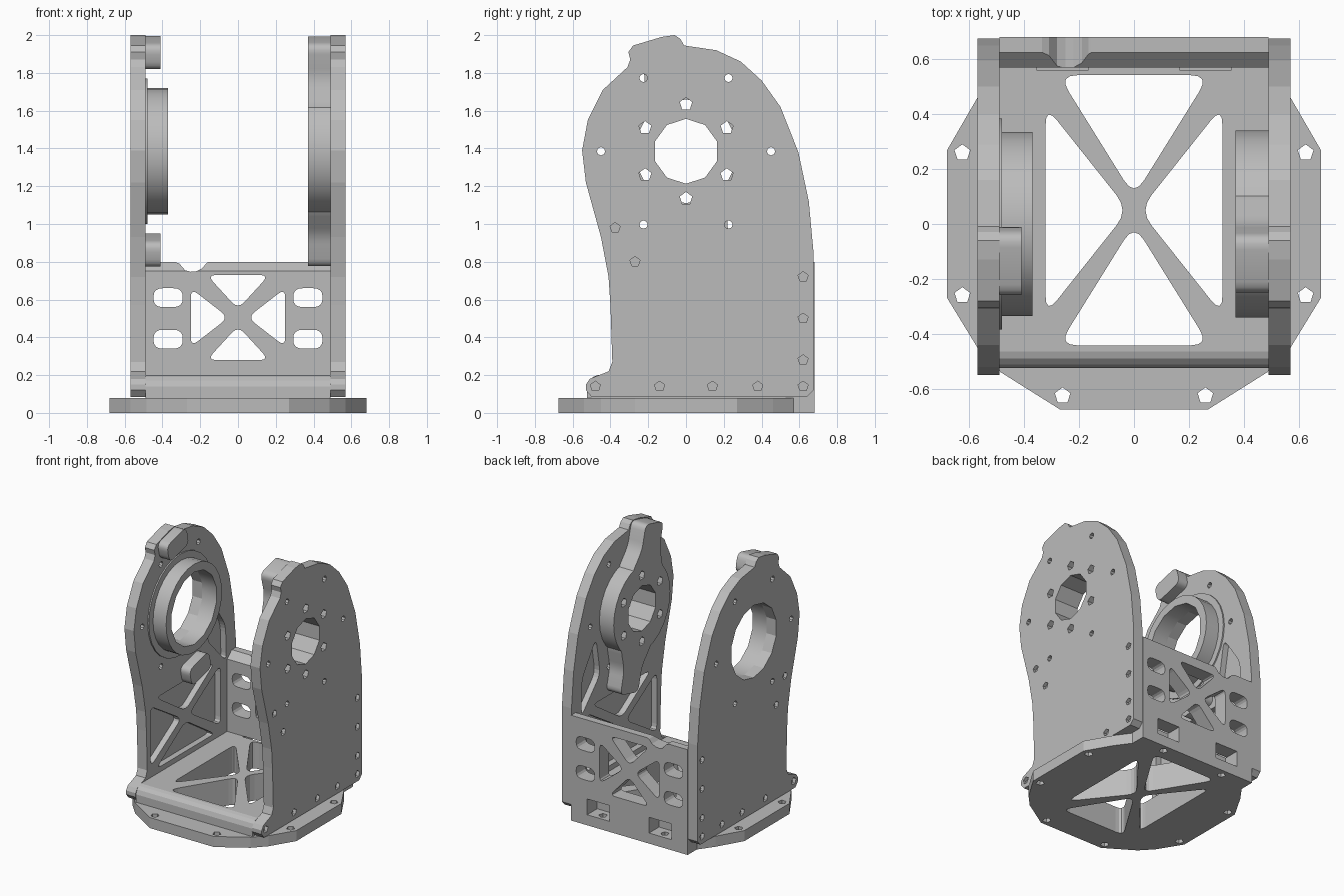
import bpy, bmesh, math
from mathutils import Vector

cube = bpy.data.objects.get("Cube")
if cube:
    bpy.data.objects.remove(cube, do_unlink=True)

# Single metal grey
grey = bpy.data.materials.new("metal_grey")
grey.use_nodes = True
grey.diffuse_color = (0.5, 0.5, 0.5, 1)
grey.node_tree.nodes["Principled BSDF"].inputs["Base Color"].default_value = (0.5, 0.5, 0.5, 1)

HUB = (0, 1.385)          # pivot axis in y, z
INNER, OUTER = 0.49, 0.57  # side plate faces in x


def prism(name, shapes, axis, lo, hi):
    """Extrude closed 2D outlines along an axis between lo and hi."""
    place = {"x": lambda u, v, w: (w, u, v),
             "y": lambda u, v, w: (u, w, v),
             "z": lambda u, v, w: (u, v, w)}[axis]
    bm = bmesh.new()
    for pts in shapes:
        a = [bm.verts.new(place(u, v, lo)) for u, v in pts]
        b = [bm.verts.new(place(u, v, hi)) for u, v in pts]
        bm.faces.new(a)
        bm.faces.new(b[::-1])
        for i in range(len(a)):
            j = (i + 1) % len(a)
            bm.faces.new((a[j], a[i], b[i], b[j]))
    bmesh.ops.recalc_face_normals(bm, faces=bm.faces)
    mesh = bpy.data.meshes.new(name)
    bm.to_mesh(mesh)
    bm.free()
    mesh.materials.append(grey)
    obj = bpy.data.objects.new(name, mesh)
    bpy.context.scene.collection.objects.link(obj)
    return obj


def boolean(obj, tool, op="DIFFERENCE"):
    mod = obj.modifiers.new("shape", "BOOLEAN")
    mod.operation, mod.solver, mod.object = op, "EXACT", tool
    bpy.context.view_layer.update()
    graph = bpy.context.evaluated_depsgraph_get()
    mesh = bpy.data.meshes.new_from_object(obj.evaluated_get(graph))
    obj.modifiers.clear()
    obj.data = mesh
    bpy.data.objects.remove(tool, do_unlink=True)


def cut(obj, shapes, axis, lo, hi):
    boolean(obj, prism("cutter", shapes, axis, lo, hi))


def circle(c, r, n, turn=math.pi / 2):
    return [(c[0] + r * math.cos(turn + math.tau * i / n),
             c[1] + r * math.sin(turn + math.tau * i / n)) for i in range(n)]


def rounded(pts, r, n=4):
    """Round every corner of an outline."""
    out = []
    pts = [Vector(p) for p in pts]
    for i, p in enumerate(pts):
        before, after = pts[i - 1] - p, pts[(i + 1) % len(pts)] - p
        a = p + before.normalized() * min(r, before.length * 0.45)
        b = p + after.normalized() * min(r, after.length * 0.45)
        for k in range(n + 1):
            t = k / n
            q = a * (1 - t) ** 2 + p * 2 * t * (1 - t) + b * t * t
            out.append((q.x, q.y))
    return out


def rect(c, w, h):
    return [(c[0] + sx * w / 2, c[1] + sy * h / 2)
            for sx, sy in ((-1, -1), (1, -1), (1, 1), (-1, 1))]


def truss(c, wide, tall, side, high, tips, r):
    """Four rounded triangles around a cross of struts."""
    shapes = []
    for s in (-1, 1):
        x, y = c
        shapes.append(rounded([(x - wide, y + s * tall), (x + wide, y + s * tall),
                               (x, y + s * tips[1])], r))
        shapes.append(rounded([(x + s * side, y + high), (x + s * side, y - high),
                               (x + s * tips[0], y)], r))
    return shapes


def smooth(obj):
    bpy.ops.object.select_all(action="DESELECT")
    obj.select_set(True)
    bpy.context.view_layer.objects.active = obj
    bpy.ops.object.shade_smooth_by_angle(angle=math.radians(31))


# Base flange: many-sided disc with a square back tab
half = [(0.27, -0.675), (0.485, -0.54), (0.57, -0.45), (0.68, -0.27),
        (0.68, 0.27), (0.57, 0.46), (0.49, 0.57), (0.49, 0.68)]
base = prism("base_flange", [half + [(-x, y) for x, y in half[::-1]]], "z", 0, 0.08)
floor_truss = truss((0, 0.05), 0.275, 0.492, 0.322, 0.38, (0.02, 0.05), 0.07)
bolts = [(s * x, y) for s in (-1, 1)
         for x, y in ((0.625, 0.26), (0.625, -0.26), (0.26, -0.625), (0.26, 0.625))]
cut(base, floor_truss + [circle(p, 0.03, 5) for p in bolts], "z", -0.1, 0.3)

# Floor plate with rounded front edge and two bolt pockets at the back
floor = prism("floor_plate", [[(-0.525, 0.08), (0.68, 0.08), (0.68, 0.2), (-0.465, 0.2),
                               (-0.49, 0.192), (-0.512, 0.172), (-0.525, 0.14)]],
              "x", -INNER, INNER)
cut(floor, floor_truss, "z", 0, 0.3)
cut(floor, [rect((s * 0.26, 0.64), 0.19, 0.16) for s in (-1, 1)], "z", 0, 0.3)

# Back panel with sloped top, cable notch, slots and struts
back = prism("back_panel", [[(0.57, 0.2), (0.68, 0.2), (0.68, 0.8), (0.625, 0.8), (0.57, 0.75)]],
             "x", -INNER, INNER)
slots = [rounded(rect((s * 0.37, z), 0.155, 0.1), 0.05) for s in (-1, 1) for z in (0.39, 0.61)]
notch = [(-0.34, 0.85), (-0.34, 0.802), (-0.31, 0.79), (-0.28, 0.755), (-0.25, 0.747),
         (-0.22, 0.75), (-0.19, 0.765), (-0.165, 0.795), (-0.15, 0.802), (-0.15, 0.85)]
cut(back, slots + [notch] + truss((0, 0.505), 0.165, 0.225, 0.25, 0.155, (0.05, 0.045), 0.05),
    "y", 0.4, 0.9)

# Side plate outline in y, z
outline = [(-0.53, 0.12), (-0.5, 0.085), (0.64, 0.085), (0.675, 0.12), (0.675, 0.85),
           (0.65, 1.12), (0.595, 1.38), (0.5, 1.62), (0.4, 1.76), (0.29, 1.86), (0.16, 1.92),
           (-0.01, 1.945), (-0.03, 1.98), (-0.06, 2.0), (-0.13, 1.99), (-0.28, 1.945),
           (-0.305, 1.91), (-0.295, 1.87), (-0.31, 1.83), (-0.44, 1.71), (-0.52, 1.55),
           (-0.55, 1.39), (-0.53, 1.22), (-0.45, 0.93), (-0.41, 0.72), (-0.4, 0.57),
           (-0.39, 0.27), (-0.41, 0.22), (-0.46, 0.2), (-0.51, 0.18), (-0.53, 0.15)]
small = [(s * 0.225, HUB[1] + t * 0.388) for s in (-1, 1) for t in (-1, 1)]
small += [(s * 0.45, HUB[1]) for s in (-1, 1)]
small_holes = [circle(p, 0.022, 8) for p in small]
screws = [(y, 0.14) for y in (-0.48, -0.14, 0.14, 0.38, 0.62)]
screws += [(0.62, z) for z in (0.28, 0.5, 0.72)] + [(-0.27, 0.8), (-0.375, 0.98)]
pockets = truss((0.07, 0.51), 0.35, 0.27, 0.42, 0.23, (0.05, 0.04), 0.06)
pockets.append(rounded([(0.38, 1.27), (0.55, 1.02), (0.56, 0.74), (0.33, 0.98)], 0.06))
bolt_ring = [circle(p, 0.035, 5) for p in circle(HUB, 0.25, 6)]

for s, name, bore in ((-1, "right_side_plate", circle(HUB, 0.275, 14)),
                      (1, "left_side_plate", circle(HUB, 0.172, 10))):
    plate = prism(name, [outline], "x", *sorted((s * INNER, s * OUTER)))
    through = [bore] + small_holes + (bolt_ring if s > 0 else [])
    cut(plate, through, "x", *sorted((s * 0.3, s * 0.7)))
    cut(plate, [circle(p, 0.028, 5) for p in screws], "x", *sorted((s * 0.545, s * 0.7)))
    cut(plate, pockets, "x", *sorted((s * 0.4, s * 0.535)))


def along_bar(pts):
    """Tilt outlines drawn about the hub into the arm direction."""
    a = math.radians(14.5)
    return [(u * math.cos(a) - v * math.sin(a),
             HUB[1] + u * math.sin(a) + v * math.cos(a)) for u, v in pts]


# Left hub: disc with a tilted arm running through it
arm_half = [(0.11, 0.61), (0.11, 0.43), (0.19, 0.27)]
arm = [(x, z) for x, z in arm_half] + [(x, -z) for x, z in arm_half[::-1]]
arm += [(-x, -z) for x, z in arm_half] + [(-x, z) for x, z in arm_half[::-1]]
hub = prism("left_hub_arm", [along_bar(rounded(arm, 0.05))], "x", 0.37, INNER)
boolean(hub, prism("disc", [circle(HUB, 0.34, 28)], "x", 0.37, INNER), "UNION")
cut(hub, [circle(HUB, 0.172, 10)] + bolt_ring, "x", 0.3, 0.6)

# Right bearing ring on a thin seat
for name, r, depth in (("bearing_seat", 0.385, 0.48), ("bearing_ring", 0.335, 0.37)):
    ring = prism(name, [circle(HUB, r, 28)], "x", -INNER, -depth)
    cut(ring, [circle(HUB, 0.275, 14)], "x", -0.6, -0.3)
    smooth(ring)

# Right stop lugs at both ends of the arm line
for name, z in (("upper_stop_lug", 0.54), ("lower_stop_lug", -0.54)):
    lug = prism(name, [along_bar(rounded(rect((0, z), 0.24, 0.14), 0.05))],
                "x", -INNER, -0.41)
    smooth(lug)
smooth(hub)
